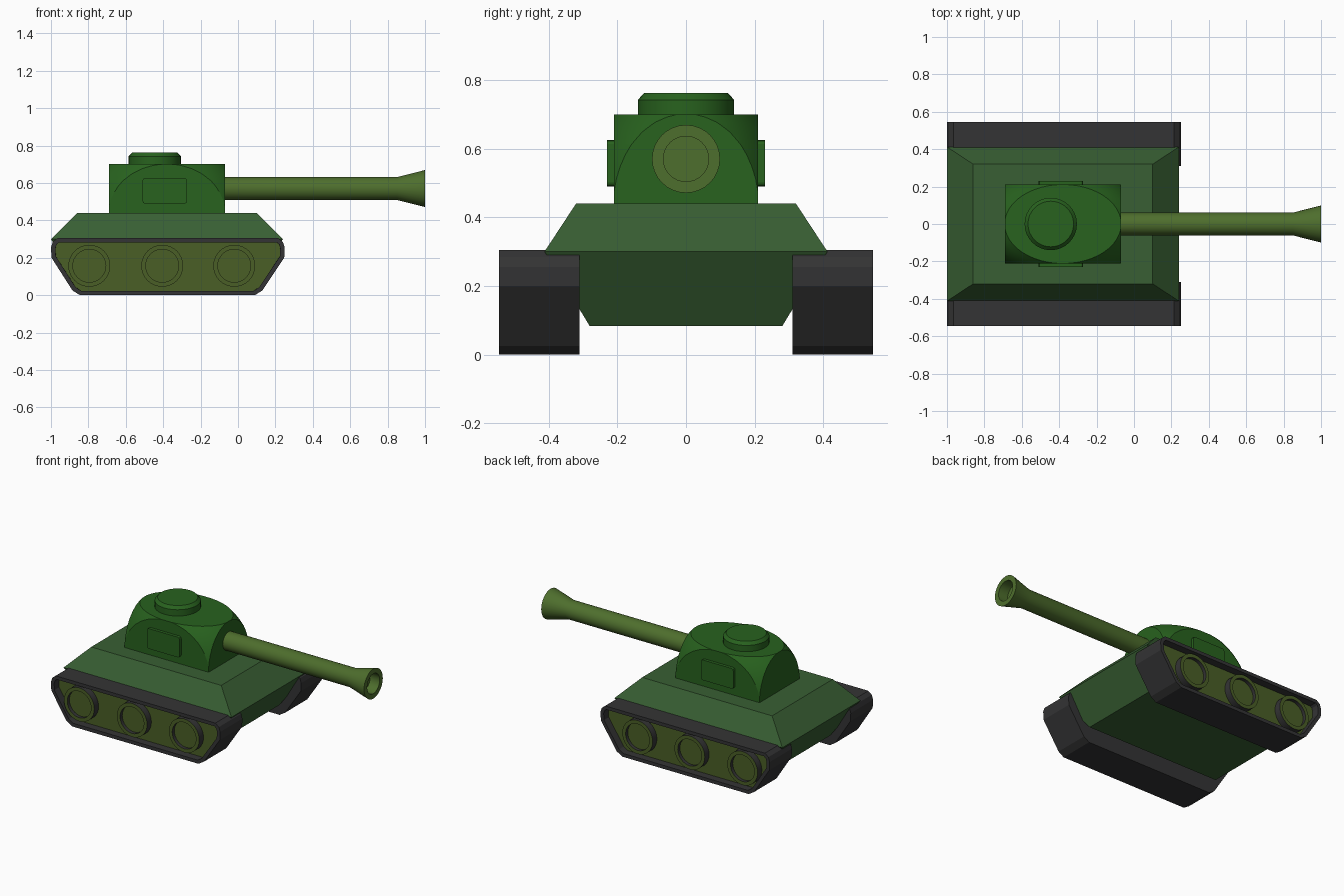
import bpy, bmesh, math
from mathutils import Matrix, Vector

if "Cube" in bpy.data.objects:
    bpy.data.objects.remove(bpy.data.objects["Cube"])


def mat(name, color):
    m = bpy.data.materials.new(name)
    m.diffuse_color = (*color, 1)
    m.use_nodes = True
    m.node_tree.nodes["Principled BSDF"].inputs["Base Color"].default_value = m.diffuse_color
    return m


HULL = mat("hull_green", (0.040, 0.114, 0.033))
TURRET = mat("turret_green", (0.021, 0.122, 0.013))
OLIVE = mat("olive", (0.076, 0.156, 0.026))
PANEL = mat("panel_olive", (0.068, 0.112, 0.019))
RUBBER = mat("rubber", (0.034, 0.034, 0.035))


def finish(name, bm, mats, mirror=False, smooth=False):
    bmesh.ops.recalc_face_normals(bm, faces=bm.faces)
    me = bpy.data.meshes.new(name)
    bm.to_mesh(me)
    bm.free()
    for m in mats:
        me.materials.append(m)
    ob = bpy.data.objects.new(name, me)
    bpy.context.collection.objects.link(ob)
    if mirror:
        mod = ob.modifiers.new("mirror", 'MIRROR')
        mod.use_axis = (False, True, False)
    if smooth:
        bpy.ops.object.select_all(action='DESELECT')
        ob.select_set(True)
        bpy.context.view_layer.objects.active = ob
        bpy.ops.object.shade_smooth_by_angle(angle=math.radians(30))
    return ob


def loft(bm, rings, bands=None):
    """Bridge equal-length rings of points and cap both ends."""
    vs = [[bm.verts.new(p) for p in r] for r in rings]
    n = len(vs[0])
    for k, (a, b) in enumerate(zip(vs, vs[1:])):
        for i in range(n):
            f = bm.faces.new((a[i], a[(i + 1) % n], b[(i + 1) % n], b[i]))
            f.material_index = bands[k] if bands else 0
    bm.faces.new(vs[0][::-1])
    end = bm.faces.new(vs[-1])
    bmesh.ops.recalc_face_normals(bm, faces=bm.faces)
    return end


def lathe(name, profile, matrix, mats, bands=None, n=32, mirror=False):
    bm = bmesh.new()
    rings = [[(r * math.cos(2 * math.pi * i / n), r * math.sin(2 * math.pi * i / n), h)
              for i in range(n)] for r, h in profile]
    loft(bm, rings, bands)
    bm.transform(matrix)
    return finish(name, bm, mats, mirror, smooth=True)


def box(bm, lo, hi):
    lo, hi = Vector(lo), Vector(hi)
    bmesh.ops.create_cube(bm, size=1, matrix=Matrix.Translation((lo + hi) / 2)
                          @ Matrix.Diagonal((*(hi - lo), 1)))


# Hull: double frustum
bm = bmesh.new()
loft(bm, [[(x0, -y, z), (x1, -y, z), (x1, y, z), (x0, y, z)] for x0, x1, y, z in
          [(-0.87, 0.11, 0.28, 0.083), (-1.0, 0.24, 0.412, 0.30), (-0.86, 0.10, 0.32, 0.44)]])
finish("hull", bm, [HULL])

# Tracks with a recessed side panel
outline = [(-0.965, 0.305), (-0.99, 0.285), (-1.0, 0.255), (-0.997, 0.20), (-0.885, 0.025), (-0.845, 0.0),
           (0.09, 0.0), (0.13, 0.025), (0.247, 0.20), (0.25, 0.255), (0.24, 0.285), (0.215, 0.305)]
bm = bmesh.new()
side = loft(bm, [[(x, y, z) for x, z in outline] for y in (-0.31, -0.545)])
bmesh.ops.inset_region(bm, faces=[side], thickness=0.024)
bmesh.ops.inset_region(bm, faces=[side], thickness=0.0005, depth=-0.05)
side.material_index = 1
finish("tracks", bm, [RUBBER, PANEL], mirror=True)

# Road wheels: dark tread, olive face with recessed hub
for i, x in enumerate((-0.795, -0.405, -0.02)):
    lathe(f"road_wheels_{i + 1}",
          [(0.112, 0.48), (0.112, 0.54), (0.088, 0.54), (0.088, 0.517)],
          Matrix.Translation((x, 0, 0.157)) @ Matrix.Rotation(math.pi / 2, 4, 'X'),
          [PANEL, RUBBER], bands=[1, 0, 1], mirror=True)

# Turret: box rounded by an ellipsoid through its edge midpoints
bm = bmesh.new()
box(bm, (-0.69, -0.21, 0.44), (-0.07, 0.21, 0.70))
turret = finish("turret", bm, [TURRET])
bm = bmesh.new()
bmesh.ops.create_uvsphere(bm, u_segments=48, v_segments=32, radius=math.sqrt(2) * 1.003,
                          matrix=Matrix.Translation((-0.38, 0, 0.44)) @ Matrix.Diagonal((0.31, 0.21, 0.26, 1)))
cutter = finish("turret_rounding_cutter", bm, [TURRET])
mod = turret.modifiers.new("round", 'BOOLEAN')
mod.operation, mod.solver, mod.object = 'INTERSECT', 'EXACT', cutter
bpy.ops.object.select_all(action='DESELECT')
turret.select_set(True)
bpy.context.view_layer.objects.active = turret
bpy.ops.object.modifier_apply(modifier="round")
bpy.ops.object.shade_smooth_by_angle(angle=math.radians(20))
bpy.data.objects.remove(cutter)

# Side plates on the turret
bm = bmesh.new()
box(bm, (-0.51, -0.23, 0.49), (-0.272, -0.19, 0.625))
edges = [e for e in bm.edges if abs(e.verts[0].co.y - e.verts[1].co.y) > 0.01]
bmesh.ops.bevel(bm, geom=edges, offset=0.012, segments=2, profile=0.5, affect='EDGES')
finish("turret_side_plates", bm, [TURRET], mirror=True)

# Cupola hatch
lathe("cupola", [(0.14, 0.66), (0.14, 0.742), (0.122, 0.762)],
      Matrix.Translation((-0.445, 0, 0)), [TURRET])

# Gun barrel with flared, hollow muzzle
lathe("gun_barrel", [(0.061, -0.15), (0.061, 0.85), (0.099, 1.0), (0.066, 1.0), (0.066, 0.93)],
      Matrix.Translation((0, 0, 0.57)) @ Matrix.Rotation(math.pi / 2, 4, 'Y'), [OLIVE])
